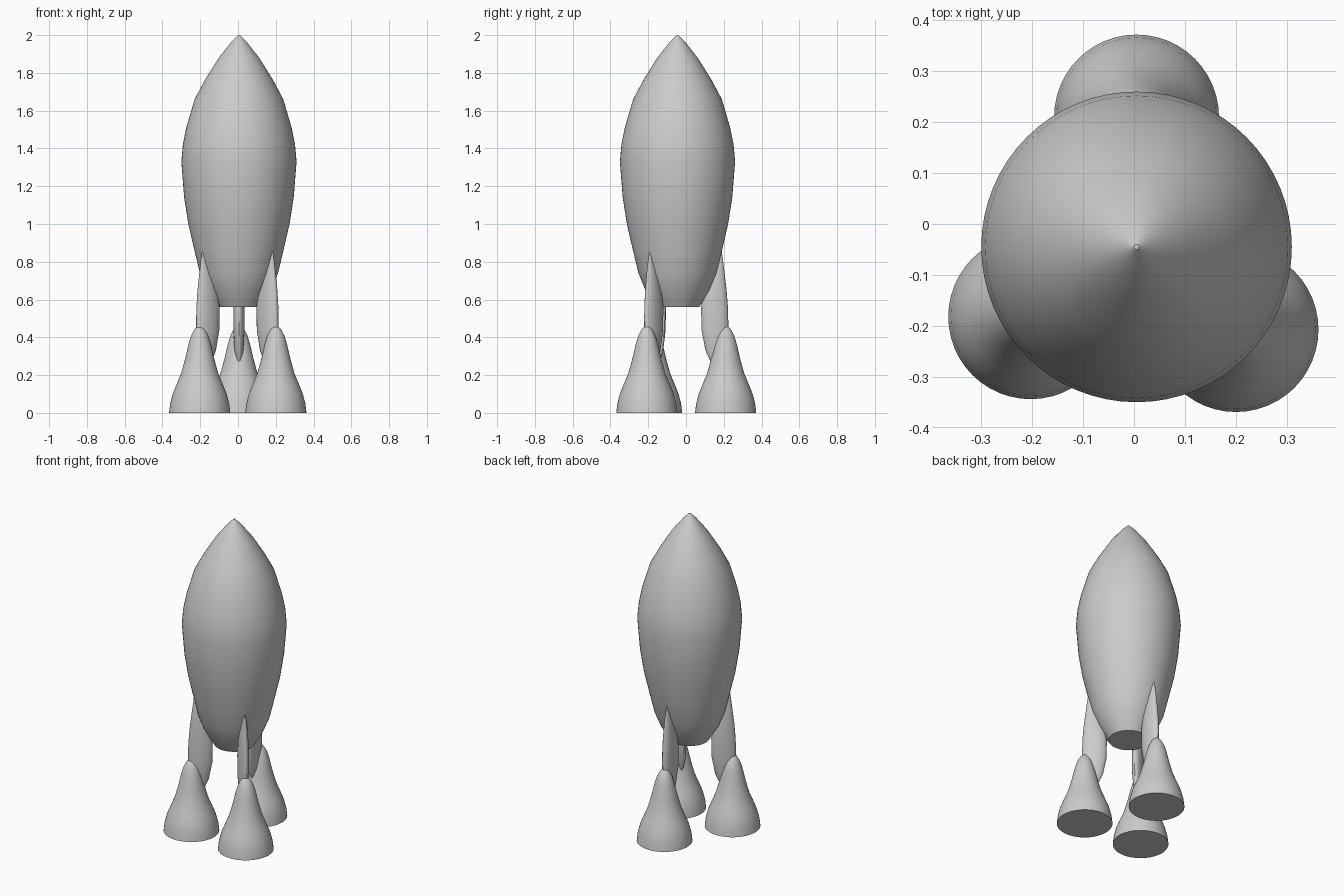
import bpy, bmesh, math
from mathutils import Vector

cube = bpy.data.objects.get("Cube")
if cube:
    bpy.data.objects.remove(cube, do_unlink=True)

gray = bpy.data.materials.new("plain_gray")
gray.use_nodes = True
GRAY = (0.6, 0.6, 0.6, 1)
gray.diffuse_color = GRAY
gray.node_tree.nodes["Principled BSDF"].inputs["Base Color"].default_value = GRAY

CENTER = Vector((0.005, -0.045, 0))


def loft(name, rings, location, angle=0):
    """Skin a stack of closed rings, cap both ends and shade smooth."""
    bm = bmesh.new()
    loops = [[bm.verts.new(p) for p in ring] for ring in rings]
    n = len(loops[0])
    for low, high in zip(loops, loops[1:]):
        for i in range(n):
            j = (i + 1) % n
            bm.faces.new((low[i], low[j], high[j], high[i]))
    bm.faces.new(loops[0][::-1])
    bm.faces.new(loops[-1])
    bmesh.ops.recalc_face_normals(bm, faces=bm.faces)
    mesh = bpy.data.meshes.new(name)
    bm.to_mesh(mesh)
    bm.free()
    mesh.materials.append(gray)
    obj = bpy.data.objects.new(name, mesh)
    obj.location = location
    obj.rotation_euler.z = angle
    bpy.context.collection.objects.link(obj)
    bpy.ops.object.select_all(action="DESELECT")
    obj.select_set(True)
    bpy.context.view_layer.objects.active = obj
    bpy.ops.object.shade_smooth_by_angle(angle=math.radians(40))
    return obj


def ellipse(cx, rx, ry, z, n):
    return [(cx + rx * math.cos(2 * math.pi * i / n),
             ry * math.sin(2 * math.pi * i / n), z) for i in range(n)]


def lathe(name, profile, location, n=48):
    return loft(name, [ellipse(0, r, r, z, n) for r, z in profile], location)


# Hull: pointed nose, widest above the middle, flat tail
lathe("hull", [(0.115, 0.56), (0.17, 0.65), (0.207, 0.74), (0.238, 0.87),
               (0.268, 1.0), (0.29, 1.14), (0.305, 1.33), (0.297, 1.42),
               (0.279, 1.51), (0.235, 1.66), (0.182, 1.76), (0.107, 1.88),
               (0.04, 1.965), (0.005, 2.0)], CENTER, 64)

# Leg sections: height, inner edge, outer edge, half thickness
LEG = [(0.25, 0.185, 0.20, 0.006), (0.33, 0.148, 0.262, 0.024),
       (0.44, 0.127, 0.27, 0.03), (0.56, 0.125, 0.267, 0.03),
       (0.65, 0.14, 0.26, 0.028), (0.75, 0.17, 0.248, 0.02),
       (0.86, 0.222, 0.234, 0.003)]

# Foot: flared bell with a flat sole
FOOT = [(0.162, 0), (0.156, 0.05), (0.143, 0.1), (0.123, 0.15),
        (0.098, 0.21), (0.076, 0.29), (0.06, 0.36), (0.045, 0.41),
        (0.026, 0.445), (0.008, 0.462)]

for side, degrees, reach in (("back", 90, 0.255), ("left", -39.7, 0.254),
                             ("right", 213.4, 0.249)):
    a = math.radians(degrees)
    sections = [ellipse((i + o) / 2, (o - i) / 2, t, z, 20) for z, i, o, t in LEG]
    loft(side + "_leg", sections, CENTER, a)
    spot = CENTER + Vector((math.cos(a), math.sin(a), 0)) * reach
    lathe(side + "_foot", FOOT, spot)
